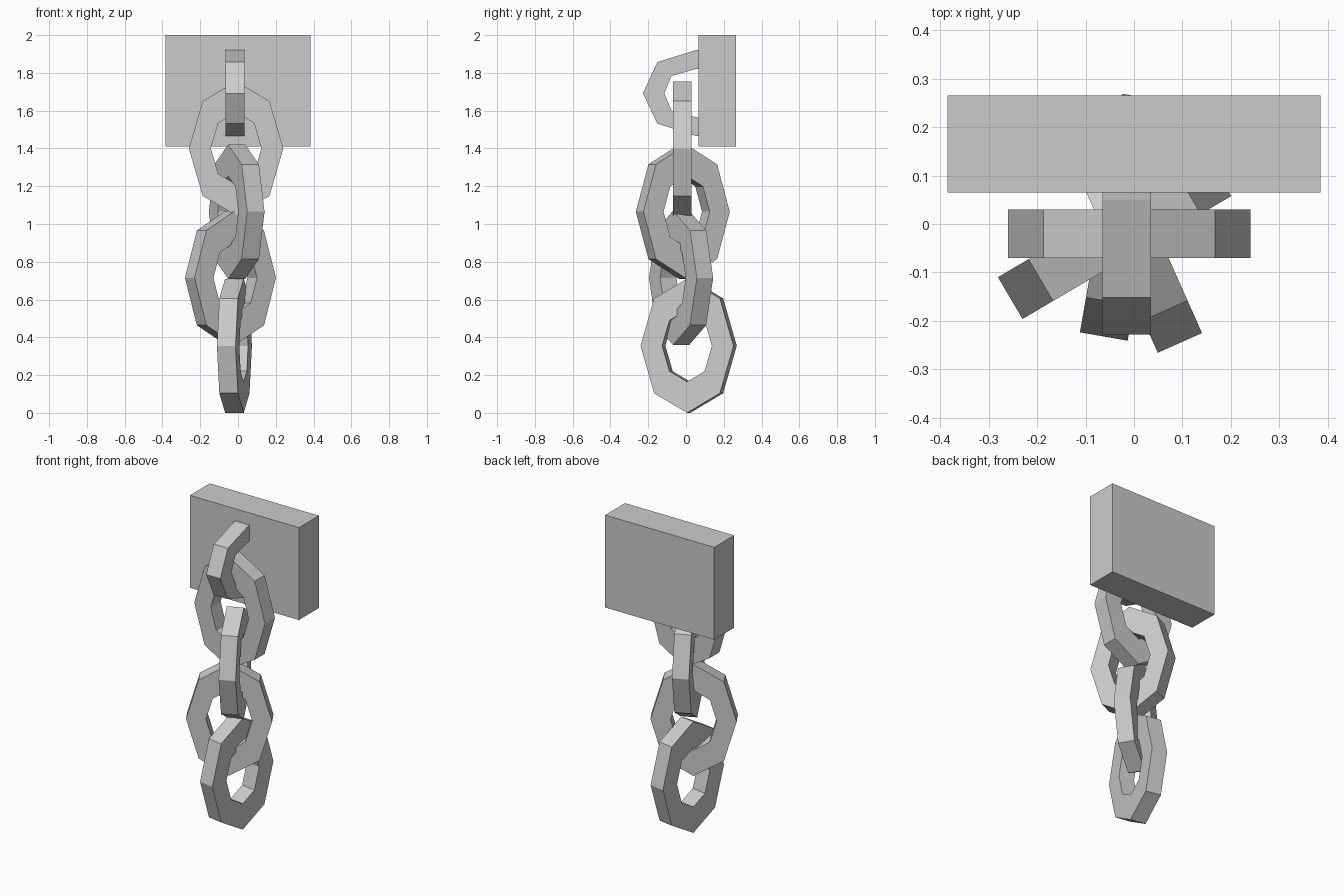
import bpy
import bmesh
from math import cos, sin, pi, radians
from mathutils import Matrix

if "Cube" in bpy.data.objects:
    bpy.data.objects.remove(bpy.data.objects["Cube"], do_unlink=True)

GREY = (0.6, 0.6, 0.6, 1.0)
metal = bpy.data.materials.new("grey metal")
metal.use_nodes = True
metal.diffuse_color = GREY
metal.node_tree.nodes["Principled BSDF"].inputs["Base Color"].default_value = GREY

THICK = 0.1


def finish(name, bm, matrix):
    bmesh.ops.recalc_face_normals(bm, faces=bm.faces[:])
    mesh = bpy.data.meshes.new(name)
    bm.to_mesh(mesh)
    bm.free()
    mesh.materials.append(metal)
    obj = bpy.data.objects.new(name, mesh)
    obj.matrix_world = matrix
    bpy.context.collection.objects.link(obj)
    return obj


def band(name, outer, inner, closed, matrix):
    """Flat band between two matching XZ outlines, thickened along Y."""
    bm = bmesh.new()
    rings = [[bm.verts.new((x, y, z)) for x, z in line]
             for line, y in ((outer, -THICK / 2), (inner, -THICK / 2),
                             (inner, THICK / 2), (outer, THICK / 2))]
    n = len(outer)
    for i in range(n if closed else n - 1):
        j = (i + 1) % n
        for k in range(4):
            a, b = rings[k], rings[(k + 1) % 4]
            bm.faces.new((a[i], a[j], b[j], b[i]))
    if not closed:
        for i in (0, n - 1):
            bm.faces.new([r[i] for r in rings])
    return finish(name, bm, matrix)


def octagon(scale):
    return [(0.25 * scale * cos(i * pi / 4), 0.355 * scale * sin(i * pi / 4))
            for i in range(8)]


# Wall block
bm = bmesh.new()
bmesh.ops.create_cube(bm, size=1, matrix=Matrix.Diagonal((0.77, 0.2, 0.59, 1)))
finish("wall_block", bm, Matrix.Translation((0, 0.165, 1.705)))

# Half link set into the block
anchor_outer = [(0.08, 1.925), (0.05, 1.92), (-0.152, 1.857), (-0.228, 1.692),
                (-0.152, 1.532), (0.05, 1.467), (0.08, 1.463)]
anchor_inner = [(0.08, 1.823), (0.05, 1.82), (-0.077, 1.784), (-0.115, 1.692),
                (-0.077, 1.6), (0.05, 1.566), (0.08, 1.563)]
band("anchor_link", anchor_outer, anchor_inner, False,
     Matrix.Translation((-0.015, 0, 0)) @ Matrix.Rotation(radians(90), 4, "Z"))

# Hanging links: centre and turn about the vertical
links = [
    ("upper_link", (-0.01, -0.02, 1.4), 0),
    ("second_link", (-0.007, -0.017, 1.065), 114),
    ("third_link", (-0.04, -0.026, 0.715), 30.5),
    ("bottom_link", (-0.019, 0.014, 0.355), 80),
]
for name, centre, turn in links:
    band(name, octagon(1), octagon(0.535), True,
         Matrix.Translation(centre) @ Matrix.Rotation(radians(turn), 4, "Z"))
